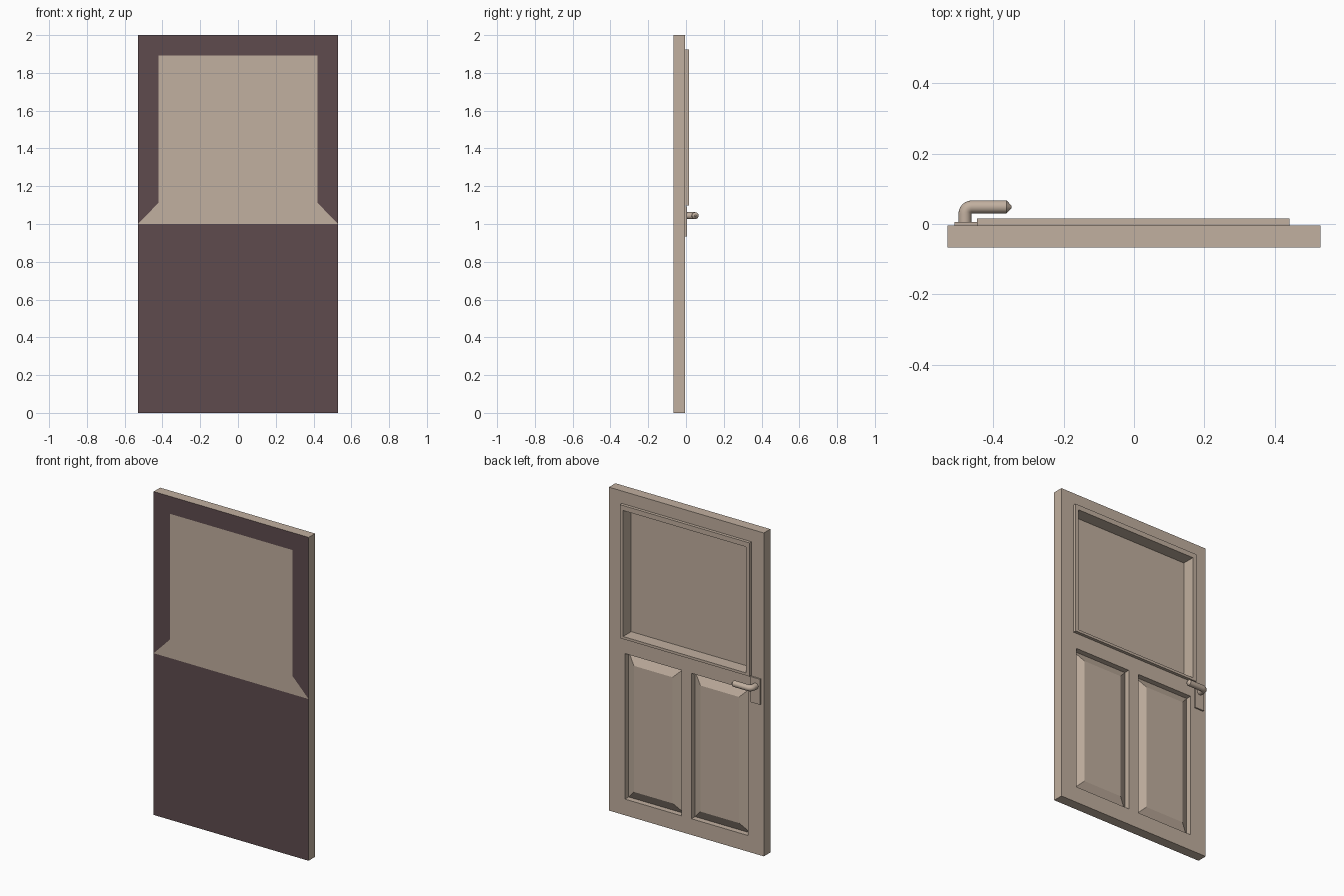
import bpy, bmesh, math
from mathutils import Vector

if "Cube" in bpy.data.objects:
    bpy.data.objects.remove(bpy.data.objects["Cube"])

FRONT, BACK = -0.067, -0.004      # y of the two door faces
W, H = 0.53, 2.0                  # half width, height


def material(name, rgb):
    m = bpy.data.materials.new(name)
    m.diffuse_color = (*rgb, 1.0)
    m.use_nodes = True
    m.node_tree.nodes["Principled BSDF"].inputs["Base Color"].default_value = m.diffuse_color
    return m


TAN = material("tan_paint", (0.535, 0.432, 0.348))
DARK = material("dark_paint", (0.113, 0.071, 0.076))


def finish(name, bm, smooth=False):
    bmesh.ops.recalc_face_normals(bm, faces=bm.faces[:])
    mesh = bpy.data.meshes.new(name)
    bm.to_mesh(mesh)
    bm.free()
    mesh.materials.append(TAN)
    mesh.materials.append(DARK)
    ob = bpy.data.objects.new(name, mesh)
    bpy.context.collection.objects.link(ob)
    if smooth:
        bpy.context.view_layer.objects.active = ob
        ob.select_set(True)
        bpy.ops.object.shade_smooth_by_angle(angle=math.radians(35))
        ob.select_set(False)
    return ob


def sink(bm, face, depth):
    """Push a face into the door with straight walls."""
    bmesh.ops.inset_region(bm, faces=[face], thickness=0.0, depth=0.0)
    for v in face.verts:
        v.co.y -= depth


# Door leaf: back face as a grid of stiles and rails, with edges run to the front
xs = [-W, -0.42, -0.035, 0.035, 0.42, W]
zs = [0.0, 0.10, 1.0, 1.113, 1.892, H]
bm = bmesh.new()
grid = [[bm.verts.new((x, BACK, z)) for x in xs] for z in zs]
cell = {}
for j in range(5):
    for i in range(5):
        cell[i, j] = bm.faces.new((grid[j][i], grid[j + 1][i],
                                   grid[j + 1][i + 1], grid[j][i + 1]))
rim = [e for e in bm.edges if e.is_boundary]
front = {}
for g in bmesh.ops.extrude_edge_only(bm, edges=rim)["geom"]:
    if isinstance(g, bmesh.types.BMVert):
        front[round(g.co.x, 3), round(g.co.z, 3)] = g
        g.co.y = FRONT

# Front face: dark lower half, dark surround, tan window area with splayed sill
for x in (-0.42, 0.42):
    for z in zs[3:5]:
        front[x, z] = bm.verts.new((x, FRONT, z))
sill = [(-W, 1.0), (-0.42, 1.113), (-0.42, 1.892),
        (0.42, 1.892), (0.42, 1.113), (W, 1.0)]
lower = [(x, 0.0) for x in xs] + [(W, 0.1), (W, 1.0), (-W, 1.0), (-W, 0.1)]
surround = ([(-W, z) for z in zs[3:]] + [(x, H) for x in xs[1:]]
            + [(W, z) for z in (1.892, 1.113)] + sill[::-1])
for outline, slot in ((sill, 0), (lower, 1), (surround, 1)):
    bm.faces.new([front[p] for p in outline]).material_index = slot
bmesh.ops.recalc_face_normals(bm, faces=bm.faces[:])

# Raised panels: sunk floor, then a wide sloped border up to a flush field
for f in (cell[1, 1], cell[3, 1]):
    sink(bm, f, 0.035)
    bmesh.ops.inset_region(bm, faces=[f], thickness=0.085, depth=0.0)
    for v in f.verts:
        v.co.y = BACK - 0.001

# Window recess: one large pane just behind the front face
pane = bmesh.ops.dissolve_faces(bm, faces=[cell[i, 3] for i in (1, 2, 3)])["region"][0]
sink(bm, pane, BACK - FRONT - 0.003)
finish("door_leaf", bm)

# Window moulding: rectangular ring standing proud of the back face
bm = bmesh.new()
outer = [(-0.446, 1.097), (0.442, 1.097), (0.442, 1.923), (-0.446, 1.923)]
inner = [(-0.42, 1.113), (0.42, 1.113), (0.42, 1.892), (-0.42, 1.892)]
rings = []
for (ox, oz), (ix, iz) in zip(outer, inner):
    rings.append([bm.verts.new(p) for p in (
        (ox, BACK, oz), (ox, 0.015, oz), (ix, 0.015, iz), (ix, BACK, iz))])
for k in range(4):
    a, b = rings[k], rings[(k + 1) % 4]
    for n in range(4):
        m = (n + 1) % 4
        bm.faces.new((a[n], a[m], b[m], b[n]))
finish("window_moulding", bm)

# Handle plate
bm = bmesh.new()
bmesh.ops.create_cube(bm, size=1.0)
for v in bm.verts:
    v.co = Vector((v.co.x * 0.064 - 0.478, v.co.y * 0.009 + 0.0005, v.co.z * 0.158 + 1.014))
finish("handle_plate", bm)

# Lever handle: round bar swept out of the plate, through a bend, to a blunt tip
R, BEND, SIDES = 0.0185, 0.02, 16
hx, hy, hz = -0.48, 0.0485, 1.044
path = [(hx, 0.0, 0.0, R)]        # x, y, heading angle, radius
for s in range(7):
    t = math.pi / 2 * s / 6
    path.append((hx + BEND * (1 - math.cos(t)), hy - BEND * (1 - math.sin(t)), t, R))
path += [(-0.362, hy, math.pi / 2, R), (-0.348, hy, math.pi / 2, 0.004)]
bm = bmesh.new()
loops = []
for x, y, t, r in path:
    side = Vector((math.cos(t), -math.sin(t), 0))
    loops.append([bm.verts.new(Vector((x, y, hz)) + side * (r * math.cos(a))
                               + Vector((0, 0, r * math.sin(a))))
                  for a in (2 * math.pi * n / SIDES for n in range(SIDES))])
for a, b in zip(loops, loops[1:]):
    for n in range(SIDES):
        m = (n + 1) % SIDES
        bm.faces.new((a[n], a[m], b[m], b[n]))
bm.faces.new(loops[0])
bm.faces.new(loops[-1])
finish("lever_handle", bm, smooth=True)
